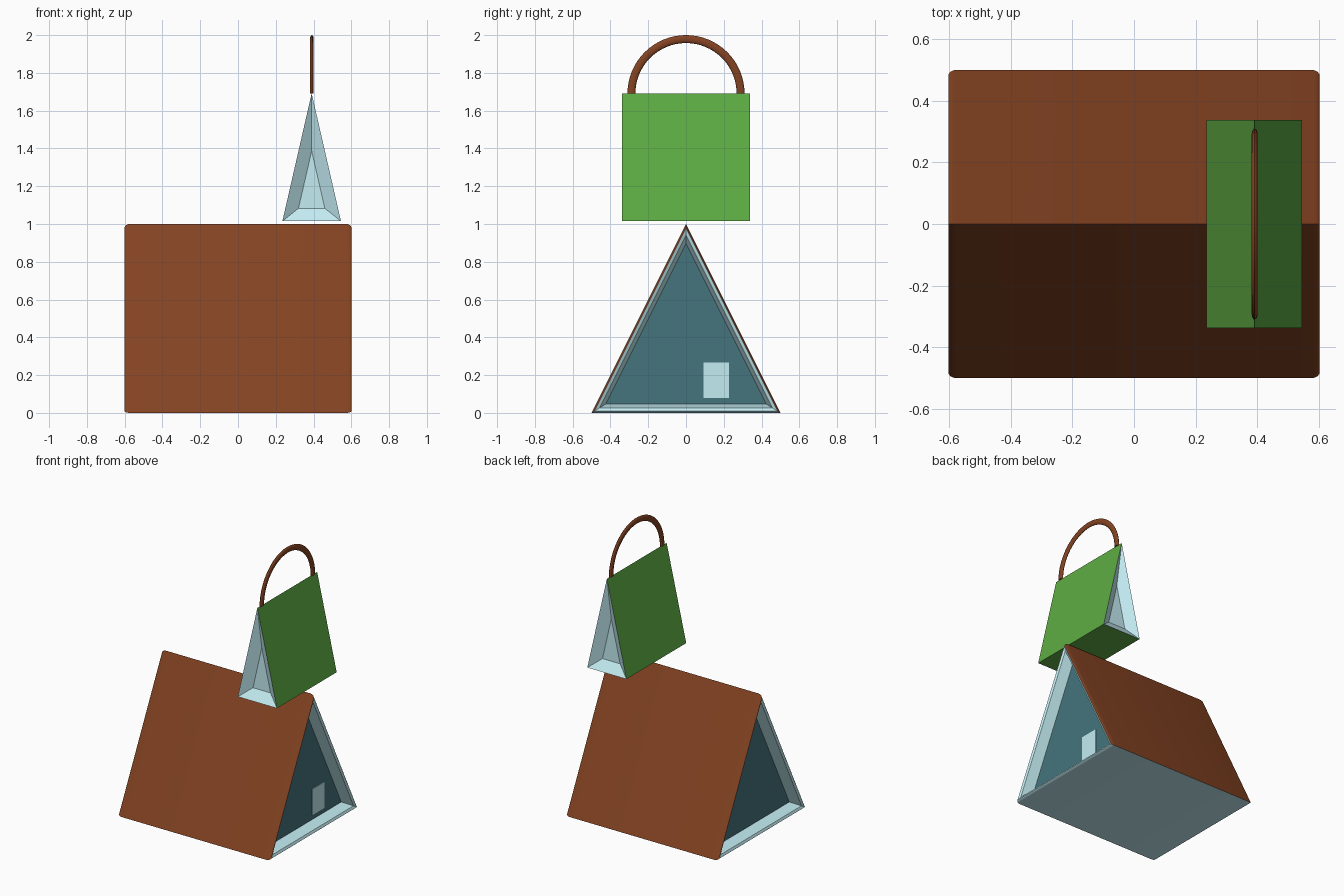
import bpy, bmesh, math
from mathutils import Matrix

if "Cube" in bpy.data.objects:
    bpy.data.objects.remove(bpy.data.objects["Cube"])


def material(name, rgb):
    lin = [((c / 255 + 0.055) / 1.055) ** 2.4 for c in rgb]
    m = bpy.data.materials.new(name)
    m.diffuse_color = (*lin, 1)
    m.use_nodes = True
    m.node_tree.nodes["Principled BSDF"].inputs["Base Color"].default_value = m.diffuse_color
    return m


BROWN = material("brown", (132, 67, 34))
GREEN = material("green", (94, 172, 68))
BLUE = material("pale_blue", (195, 236, 242))
TEAL = material("teal", (70, 117, 125))


def finish(bm, name, mats, angle=None):
    bmesh.ops.recalc_face_normals(bm, faces=bm.faces)
    me = bpy.data.meshes.new(name)
    bm.to_mesh(me)
    bm.free()
    for m in mats:
        me.materials.append(m)
    ob = bpy.data.objects.new(name, me)
    bpy.context.collection.objects.link(ob)
    if angle:
        bpy.ops.object.select_all(action='DESELECT')
        bpy.context.view_layer.objects.active = ob
        ob.select_set(True)
        bpy.ops.object.shade_smooth_by_angle(angle=math.radians(angle))
    return ob


def tri_prism(name, half, z0, height, rings, outer_bands, mats, base_mat, matrix, angle=None):
    """Triangular prism along x with profiled ends.
    rings: (x, inset) from the side wall to the end panel.
    mats: side, end frame, panel; base_mat indexes into mats."""
    slope = math.hypot(half, height)
    r = half * height / (half + slope)            # inradius
    outline = [(-half, z0), (half, z0), (0, z0 + height)]
    bm = bmesh.new()

    def ring(x, d):
        k = 1 - d / r
        return [bm.verts.new((x, y * k, z0 + r + (z - z0 - r) * k)) for y, z in outline]

    def band(a, b, outer):
        for i in range(3):
            j = (i + 1) % 3
            f = bm.faces.new((a[i], a[j], b[j], b[i]))
            f.material_index = (base_mat if i == 0 else 0) if outer else 1

    ends = []
    for s in (-1, 1):
        loops = [ring(s * x, d) for x, d in rings]
        for n in range(len(loops) - 1):
            band(loops[n], loops[n + 1], n < outer_bands)
        bm.faces.new(loops[-1]).material_index = 2
        ends.append(loops[0])
    band(ends[0], ends[1], True)
    bm.transform(matrix)
    return finish(bm, name, mats, angle)


# A-frame house with softened rims and recessed end panels
tri_prism("house", 0.5, 0.0, 1.0,
          [(0.578, 0), (0.59, 0.002), (0.597, 0.005), (0.602, 0.010),
           (0.594, 0.026), (0.52, 0.046)],
          3, [BROWN, BLUE, TEAL], 1, Matrix.Identity(4), 35)

# window on the right end panel
bm = bmesh.new()
bmesh.ops.create_cube(bm, size=1, matrix=Matrix.Translation((0.52, 0.16, 0.173))
                      @ Matrix.Diagonal((0.01, 0.136, 0.186, 1)))
finish(bm, "window", [BLUE])

# wedge-shaped bag with sunken ends
tri_prism("bag", 0.155, 1.015, 0.677, [(0.338, 0), (0.288, 0.068)],
          0, [GREEN, BLUE, BLUE], 0,
          Matrix.Translation((0.39, 0, 0)) @ Matrix.Rotation(math.pi / 2, 4, 'Z'))

# arched handle: flattened tube swept over a half circle
bm = bmesh.new()
N, S = 32, 12
loops = []
for i in range(N + 1):
    t = math.pi * i / N
    loop = []
    for j in range(S):
        a = 2 * math.pi * j / S
        rad = 0.289 + 0.021 * math.cos(a)
        loop.append(bm.verts.new((0.391 + 0.01 * math.sin(a), rad * math.cos(t),
                                  1.69 + rad * math.sin(t))))
    loops.append(loop)
for a, b in zip(loops, loops[1:]):
    for j in range(S):
        k = (j + 1) % S
        bm.faces.new((a[j], a[k], b[k], b[j]))
bm.faces.new(loops[0])
bm.faces.new(loops[-1])
finish(bm, "bag_handle", [BROWN], 45)
